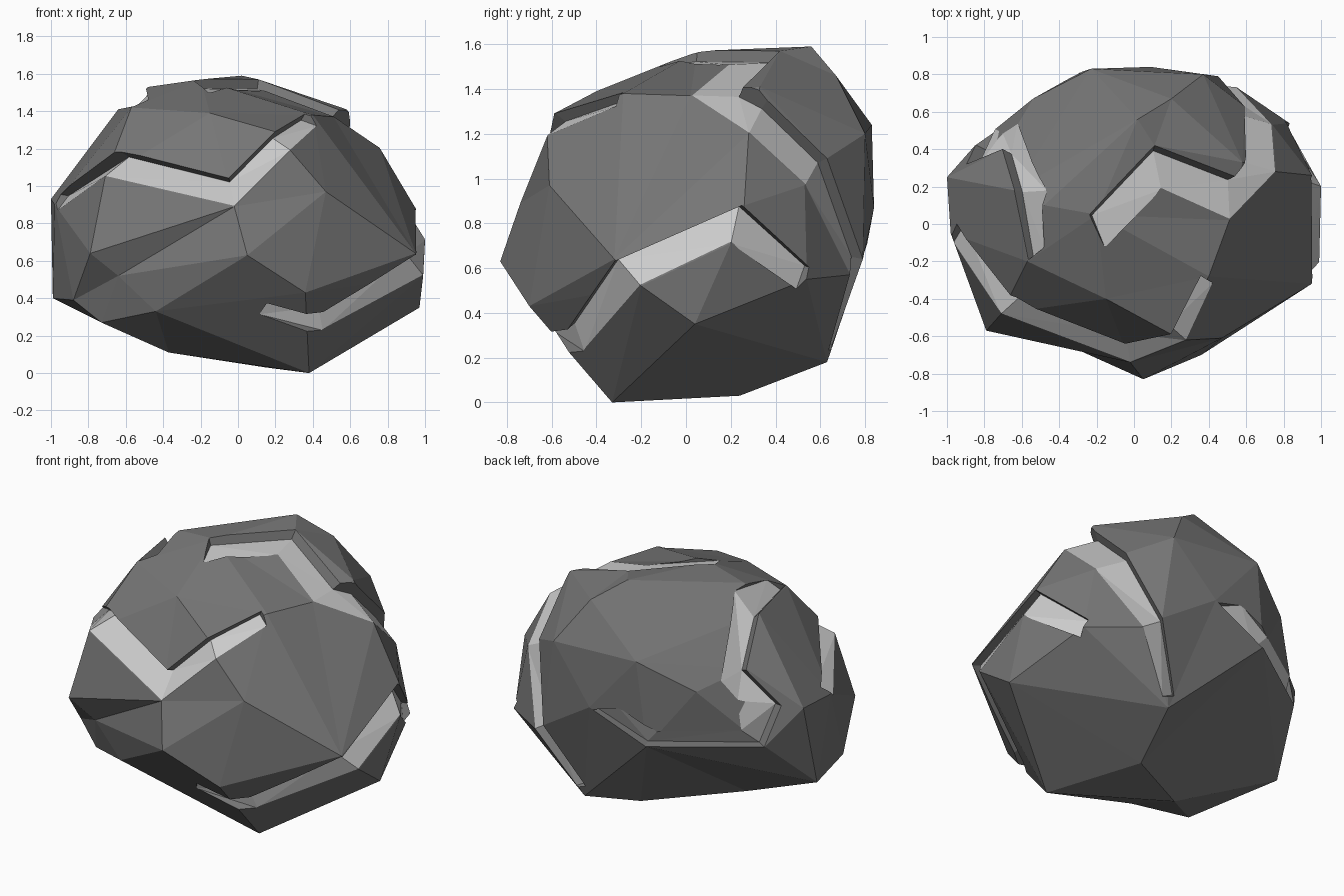
import bpy, bmesh
from mathutils import Vector
from mathutils.bvhtree import BVHTree

if "Cube" in bpy.data.objects:
    bpy.data.objects.remove(bpy.data.objects["Cube"])

CENTRE = Vector((0, 0, 0.8))


def material(name, grey):
    mat = bpy.data.materials.new(name)
    mat.diffuse_color = (grey, grey, grey, 1)
    mat.use_nodes = True
    mat.node_tree.nodes["Principled BSDF"].inputs["Base Color"].default_value = mat.diffuse_color
    return mat


stone = material("dark_stone", 0.18)
fresh = material("pale_cracks", 0.65)


def new_object(name, bm):
    mesh = bpy.data.meshes.new(name)
    bm.to_mesh(mesh)
    mesh.materials.append(stone)
    mesh.materials.append(fresh)
    ob = bpy.data.objects.new(name, mesh)
    bpy.context.collection.objects.link(ob)
    return ob


# Boulder corners, skinned as a faceted shell around the centre
corners = [
    (-.79, -.57, .64), (.05, -.83, .63), (-.44, -.55, .33), (.36, -.7, .43), (-.88, -.32, .39),
    (-.73, -.38, .27), (.38, -.33, 0), (.15, .24, .03), (-.37, -.08, .11), (-.64, -.52, .52),
    (.99, -.2, .52), (1, .2, .71), (.95, -.32, .64), (.95, .26, .88), (.97, .04, .35),
    (.76, .28, 1.2), (.51, .02, 1.37), (.28, -.62, 1.19), (.4, -.28, 1.38), (.47, -.61, .97),
    (-.71, -.48, 1.05), (-.02, -.74, .89), (.2, -.59, 1.29), (-.15, -.4, 1.39), (-.57, -.2, 1.42),
    (-.48, .1, 1.53), (-.2, .05, 1.57), (.11, .42, 1.57), (.02, .56, 1.59), (.58, .33, 1.41),
    (-.64, .18, 1.41), (-.7, .4, 1.16), (-1, .25, .93), (-.98, -.05, .9), (-.99, .1, .4),
    (-.23, .83, 1.24), (.09, .84, .87), (.37, .8, 1.2), (.2, .67, 1.46), (-.54, .67, 1.07),
    (-.29, .81, .71), (-.85, .42, .71), (.74, .53, .97), (.59, .63, 1.09),
    (.83, .54, .55), (.55, .73, .57), (.45, .79, .64), (.27, .63, .18)]
bm = bmesh.new()
targets = [Vector(c) for c in corners]
for t in targets:
    bm.verts.new((t - CENTRE).normalized())
bmesh.ops.convex_hull(bm, input=bm.verts[:])
for v, t in zip(bm.verts[:], targets):
    v.co = t
bmesh.ops.recalc_face_normals(bm, faces=bm.faces[:])
tree = BVHTree.FromBMesh(bm)
boulder = new_object("boulder", bm)
bm.free()


def snap(p):
    d = (Vector(p) - CENTRE).normalized()
    hit = tree.ray_cast(CENTRE, d)[0]
    return (hit if hit is not None else Vector(p)) - CENTRE


# Stepped crack: pale slope in from the open edge, dark step back up at the lip
def crack(name, open_edge, lip, depth):
    cb = bmesh.new()
    rings = []
    for i, (a, c) in enumerate(zip(open_edge, lip)):
        a, c = snap(a), snap(c)
        end = i in (0, len(lip) - 1)
        floor = c - c.normalized() * depth * (0.7 if end else 1)
        ring = (a * 1.003, a * 1.25, c * 1.25, floor)
        rings.append([cb.verts.new(CENTRE + p) for p in ring])
    for r, s in zip(rings, rings[1:]):
        for k in range(4):
            j = (k + 1) % 4
            face = cb.faces.new((r[k], r[j], s[j], s[k]))
            face.material_index = 1 if k == 3 else 0
    cb.faces.new(rings[0])
    cb.faces.new(rings[-1])
    bmesh.ops.triangulate(cb, faces=cb.faces[:])
    bmesh.ops.recalc_face_normals(cb, faces=cb.faces[:])
    cutter = new_object(name, cb)
    cb.free()
    cutter.hide_render = True
    mod = boulder.modifiers.new(name, 'BOOLEAN')
    mod.operation = 'DIFFERENCE'
    mod.solver = 'EXACT'
    mod.object = cutter
    bpy.context.view_layer.objects.active = boulder
    bpy.ops.object.modifier_apply(modifier=name)
    bpy.data.objects.remove(cutter)


# Front crack
crack("front_crack",
      [(-.97, -.1, .87), (-.71, -.48, 1.05), (-.02, -.74, .89), (.28, -.62, 1.19), (.43, -.32, 1.33)],
      [(-.98, .0, .96), (-.64, -.4, 1.19), (-.05, -.66, 1.05), (.2, -.58, 1.29), (.36, -.28, 1.39)], .06)
# Lower right crack
crack("right_crack",
      [(.13, -.66, .25), (.5, -.5, .17), (.99, -.2, .52), (1, .2, .71), (.86, .52, .49)],
      [(.17, -.7, .33), (.5, -.58, .28), (.95, -.32, .63), (.95, .25, .88), (.82, .56, .6)], .05)
# Crown crack running down the back right
crack("crown_crack",
      [(-.16, -.13, 1.52), (.15, .19, 1.53), (.51, .02, 1.37), (.76, .28, 1.2), (.74, .53, .97),
       (.55, .73, .57), (.32, .63, .24)],
      [(-.24, .05, 1.57), (.11, .42, 1.57), (.55, .26, 1.42), (.61, .37, 1.36), (.59, .63, 1.09),
       (.45, .79, .64), (.25, .66, .25)], .06)
# Left crack, from the shoulder down and along the back
crack("left_crack",
      [(-.5, -.13, 1.49), (-.47, .18, 1.51), (-.61, .53, 1.1), (-.75, .52, 1.0), (-.73, .5, .82),
       (-.33, .75, .81), (-.11, .8, .91)],
      [(-.56, -.19, 1.42), (-.63, .18, 1.4), (-.7, .4, 1.15), (-.92, .33, .95), (-.84, .42, .71),
       (-.28, .81, .71), (.07, .83, .86)], .06)

for poly in boulder.data.polygons:
    poly.use_smooth = False
